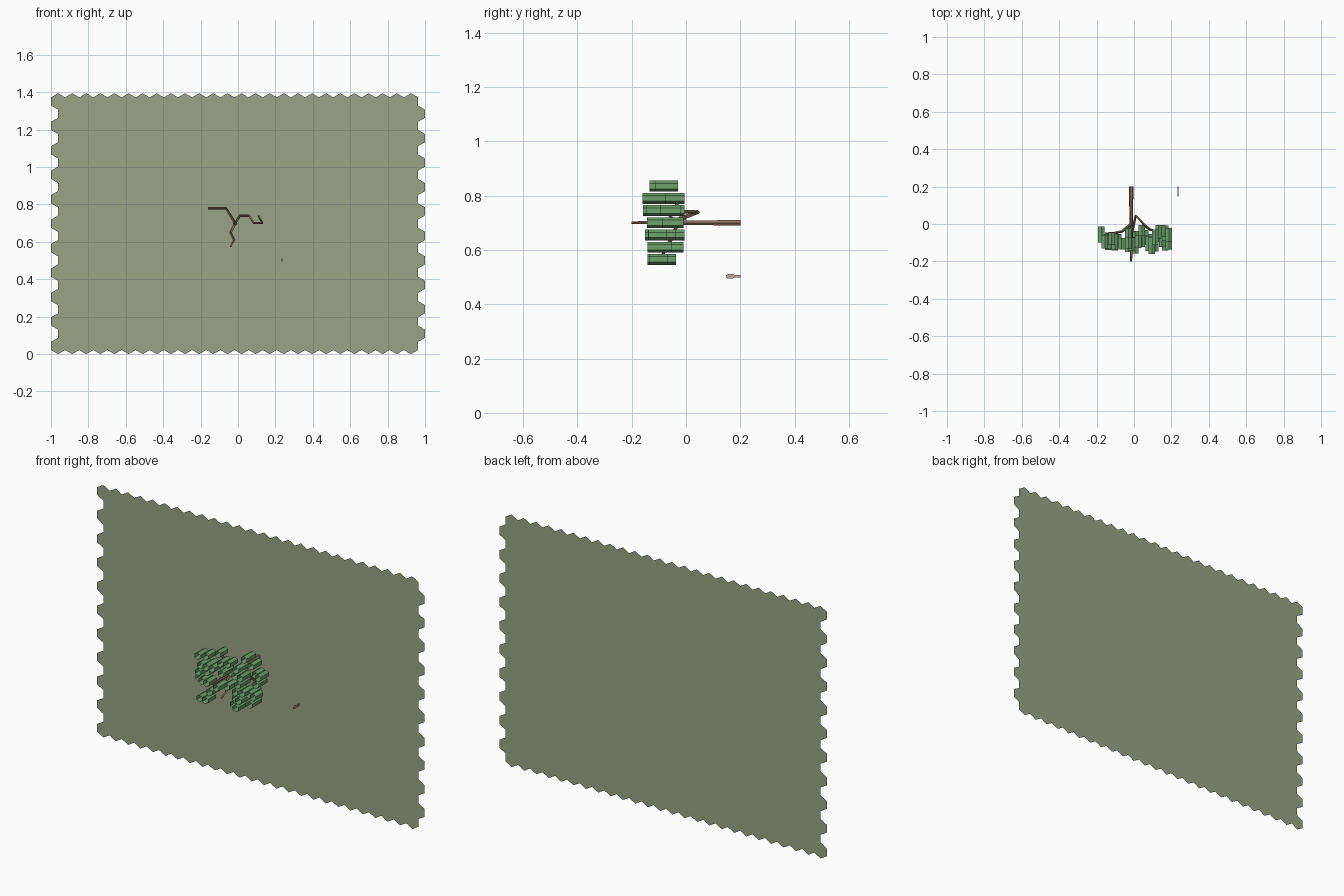
import bpy, bmesh, math, random
from mathutils import Vector

if "Cube" in bpy.data.objects:
    bpy.data.objects.remove(bpy.data.objects["Cube"])

random.seed(4)
ZC = 0.695   # height of ground centre


def material(name, rgb):
    m = bpy.data.materials.new(name)
    m.diffuse_color = (*rgb, 1)
    m.use_nodes = True
    m.node_tree.nodes["Principled BSDF"].inputs["Base Color"].default_value = m.diffuse_color
    return m


GROUND = material("ground olive", (0.33, 0.37, 0.24))
BARK = material("bark", (0.27, 0.16, 0.11))
LEAF = material("leaf", (0.15, 0.36, 0.15))
TAN = material("tan", (0.55, 0.4, 0.32))


def finish(name, bm, mat):
    mesh = bpy.data.meshes.new(name)
    bm.to_mesh(mesh)
    bm.free()
    mesh.materials.append(mat)
    ob = bpy.data.objects.new(name, mesh)
    bpy.context.collection.objects.link(ob)
    return ob


def hexagon(bm, x, y, z, r):
    return [bm.verts.new((x + r * math.sin(math.radians(60 * i)), y,
                          z + r * math.cos(math.radians(60 * i)))) for i in range(6)]


def bridge(bm, a, b):
    n = len(a)
    for i in range(n):
        bm.faces.new((a[i], a[(i + 1) % n], b[(i + 1) % n], b[i]))


def tube(bm, points, radii, sides=6):
    rings = []
    for i, p in enumerate(points):
        d = Vector(points[min(i + 1, len(points) - 1)]) - Vector(points[max(i - 1, 0)])
        q = d.to_track_quat('Z', 'Y')
        rings.append([bm.verts.new(Vector(p) + q @ Vector((radii[i] * math.cos(k * math.tau / sides),
                      radii[i] * math.sin(k * math.tau / sides), 0))) for k in range(sides)])
    for a, b in zip(rings, rings[1:]):
        bridge(bm, a, b)
    bm.faces.new(rings[-1])


# Flat sheet of hexagonal tiles, odd rows shifted by half a tile
bm = bmesh.new()
COLS, ROWS = 26, 21
w = 2 / (COLS + 0.5)
s = w / math.sqrt(3)
for r in range(ROWS):
    for c in range(COLS):
        x = -1 + w * (c + 0.5 + 0.5 * (r % 2))
        bm.faces.new(hexagon(bm, x, 0.2, s + 1.5 * s * r, s))
bmesh.ops.remove_doubles(bm, verts=bm.verts, dist=1e-4)
finish("hex_ground", bm, GROUND)

# Trunk rising from the sheet
bm = bmesh.new()
tube(bm, [(-0.015, 0.2, 0.7), (-0.015, 0.0, 0.7), (-0.015, -0.1, 0.702), (-0.015, -0.2, 0.7)],
     [0.012, 0.009, 0.009, 0.005])
finish("trunk", bm, BARK)

# Crooked branches
paths = [
    [(-0.015, 0.0, 0.70), (-0.065, -0.04, 0.78), (-0.16, -0.06, 0.78)],
    [(-0.015, -0.06, 0.70), (0.01, 0.045, 0.74), (0.06, -0.01, 0.74), (0.085, -0.03, 0.70),
     (0.13, -0.04, 0.70), (0.11, -0.07, 0.74)],
    [(-0.015, -0.03, 0.70), (-0.04, -0.05, 0.65), (-0.02, -0.07, 0.61), (-0.04, -0.09, 0.575)],
]
bm = bmesh.new()
for p in paths:
    tube(bm, p, [0.008 - 0.003 * i / len(p) for i in range(len(p))], 4)
finish("branches", bm, BARK)

# Foliage: open hexagonal sleeves around the trunk
bm = bmesh.new()
R = 0.02
for row in range(-3, 4):
    for col in range(-5, 6):
        x = -0.012 + 0.036 * (col + 0.5 * (row % 2))
        z = 0.70 + 0.045 * row
        if math.hypot(x + 0.012, z - 0.70) > 0.205 or random.random() > 0.62:
            continue
        y0 = random.uniform(-0.075, -0.005)
        y1 = y0 - random.uniform(0.06, 0.09)
        bridge(bm, hexagon(bm, x, y0, z, R), hexagon(bm, x, y1, z, R))
finish("leaf_sleeves", bm, LEAF)

# Small upright marker beside the tree
bm = bmesh.new()
outline = [(0.2, 0.005), (0.178, 0.005), (0.17, 0.009), (0.155, 0.008), (0.147, 0.004)]
loop = outline + [(y, -h) for y, h in reversed(outline)]
a, b = ([bm.verts.new((0.235 + dx, y, 0.503 + h)) for y, h in loop] for dx in (-0.002, 0.002))
bridge(bm, a, b)
bm.faces.new(a)
bm.faces.new(b)
bmesh.ops.recalc_face_normals(bm, faces=bm.faces)
finish("small_marker", bm, TAN)
